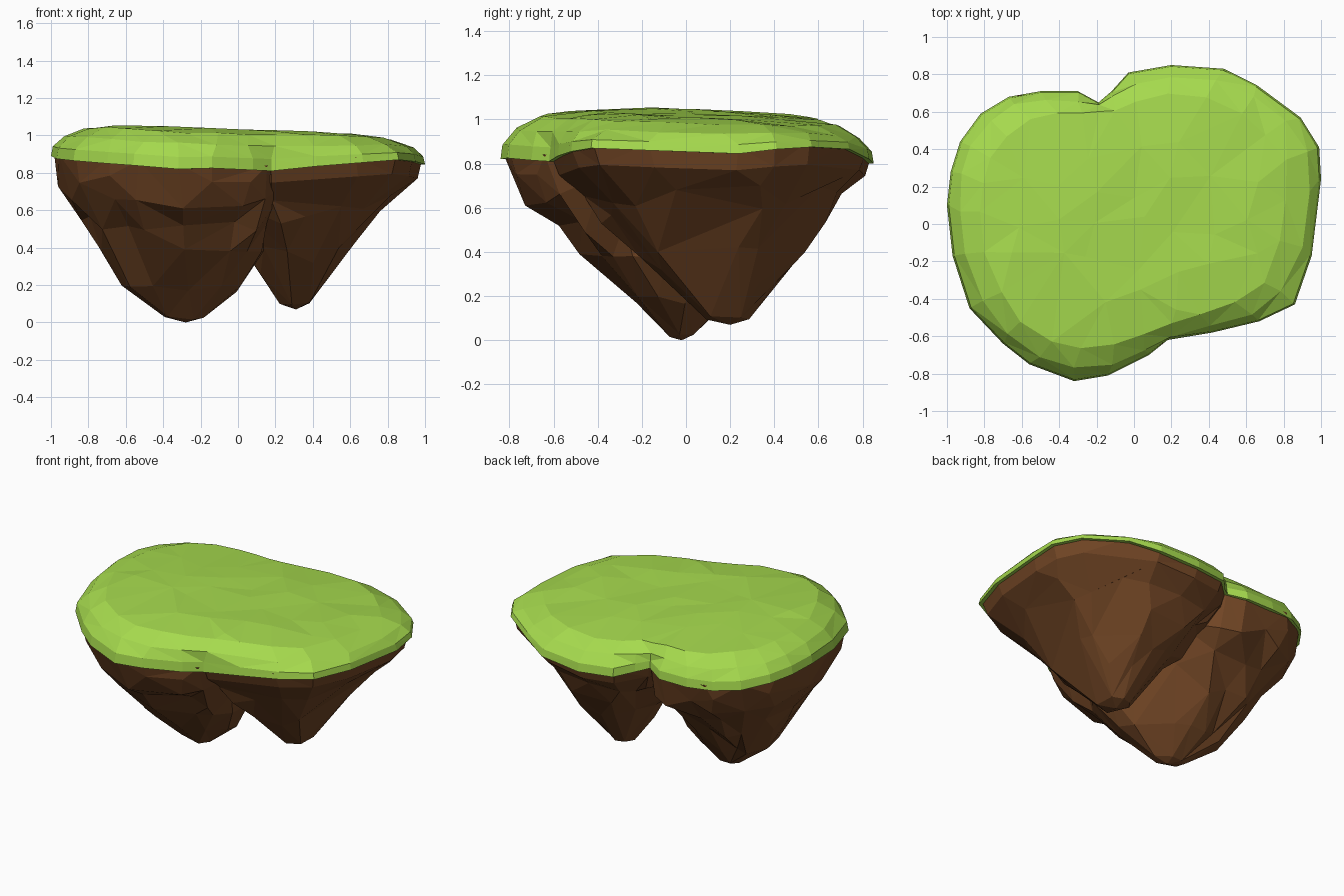
import bpy, bmesh, random
from mathutils import Vector
from mathutils.geometry import delaunay_2d_cdt

if "Cube" in bpy.data.objects:
    bpy.data.objects.remove(bpy.data.objects["Cube"])

random.seed(4)

# Island rim, counter-clockwise from the right: x, y, z of the grass lower edge
RIM = [Vector(p) for p in [
    (1.0, .24, .845), (.99, .41, .865), (.89, .57, .875), (.66, .74, .865), (.48, .83, .82),
    (.20, .85, .80), (-.03, .81, .81), (-.12, .71, .83), (-.19, .65, .85), (-.30, .71, .83),
    (-.50, .71, .83), (-.67, .68, .84), (-.82, .59, .85), (-.93, .44, .87), (-.98, .28, .88),
    (-1.0, .10, .89), (-.97, -.17, .875), (-.88, -.45, .865), (-.70, -.64, .85),
    (-.56, -.75, .84), (-.32, -.84, .82), (-.14, -.81, .825), (.08, -.70, .815),
    (.18, -.62, .81), (.42, -.58, .835), (.67, -.52, .855), (.86, -.43, .87), (.95, -.17, .86)]]


def material(name, color):
    m = bpy.data.materials.new(name)
    m.diffuse_color = (*color, 1)
    m.use_nodes = True
    m.node_tree.nodes["Principled BSDF"].inputs["Base Color"].default_value = m.diffuse_color
    return m


def jitter(a):
    return random.uniform(-a, a)


def skin(bm, rings):
    """Join successive closed rings of points with quads; return the vertex loops."""
    loops = [[bm.verts.new(p) for p in r] for r in rings]
    n = len(loops[0])
    for a, b in zip(loops, loops[1:]):
        for i in range(n):
            j = (i + 1) % n
            bm.faces.new((a[i], a[j], b[j], b[i]))
    return loops


def fan(bm, loop, tip):
    c = bm.verts.new(tip)
    for i in range(len(loop)):
        bm.faces.new((loop[i - 1], loop[i], c))


def finish(bm, name, mat):
    bmesh.ops.triangulate(bm, faces=bm.faces[:], quad_method='SHORT_EDGE')
    bmesh.ops.recalc_face_normals(bm, faces=bm.faces[:])
    me = bpy.data.meshes.new(name)
    bm.to_mesh(me)
    bm.free()
    me.materials.append(mat)
    ob = bpy.data.objects.new(name, me)
    bpy.context.collection.objects.link(ob)
    return ob


def top(x, y):
    return 1.028 - .038 * x - .02 * y - .03 * y * y


# Grass cap: short lip, rounded shoulder, gently tilted top
def smooth(pts):
    n = len(pts)
    return [(pts[i - 1] + pts[i] * 2 + pts[(i + 1) % n]) / 4 for i in range(n)]


def grass_ring(scale, rise, wobble, passes):
    pts = RIM
    for _ in range(passes):
        pts = smooth(pts)
    ring = []
    for p in pts:
        x, y = p.x * scale + jitter(wobble), p.y * scale + jitter(wobble)
        ring.append((x, y, p.z + (top(x, y) - p.z) * rise + jitter(wobble * .5)))
    return ring


bm = bmesh.new()
loops = skin(bm, [grass_ring(*a) for a in [
    (.95, 0, 0, 0), (1, 0, 0, 0), (.99, .30, 0, 0), (.95, .62, .01, 1), (.85, .90, .015, 2)]])
fan(bm, loops[0], (0, 0, .87))

# Irregular facets across the top, from scattered points
edge = loops[-1]
n = len(edge)
pts = [v.co.xy for v in edge]
inner = [Vector((x * .21 + jitter(.06), y * .2 + jitter(.06)))
         for x in range(-3, 4) for y in range(-2, 3) if x * x + 1.8 * y * y < 11]
res = delaunay_2d_cdt(pts + inner, [(i, (i + 1) % n) for i in range(n)], [], 1, 1e-5)
verts = []
for co, src in zip(res[0], res[3]):
    if src and src[0] < n:
        verts.append(edge[src[0]])
    else:
        verts.append(bm.verts.new((co.x, co.y, top(co.x, co.y) + jitter(.006))))
for f in res[2]:
    bm.faces.new([verts[i] for i in f])
finish(bm, "grass_cap", material("grass", (.38, .70, .075)))


# Rock lobe: rim section plus a hidden inner side, shrinking down to a blunt tip
def rock_lobe(name, rim, inner, tip, levels, mat):
    outline = list(rim) + [Vector((x, y, .84)) for x, y in inner]
    base = [Vector((p.x * .985, p.y * .985, p.z + .03)) for p in outline]
    rings = [base]
    for z, sx, sy in levels:
        w = .025 * min(1, sx * 1.4) if sx < .95 else .008
        rings.append([(tip[0] + (p.x - tip[0]) * sx + jitter(w),
                       tip[1] + (p.y - tip[1]) * sy + jitter(w),
                       z + (p.z - .87) * z + jitter(w)) for p in base])
    bm = bmesh.new()
    loops = skin(bm, rings)
    c = sum(base, Vector()) / len(base)
    fan(bm, loops[0], (c.x, c.y, .92))
    fan(bm, loops[-1], tip)
    ob = finish(bm, name, mat)
    # Thin the mesh to broad, uneven facets
    d = ob.modifiers.new("facets", 'DECIMATE')
    d.ratio = .6


brown = material("rock", (.165, .06, .018))
rock_lobe("rock_lobe_left", RIM[8:24], [(.30, -.40), (.30, -.10), (.22, .18), (0, .42)],
          (-.28, -.02, 0),
          [(.77, .98, .97), (.65, .92, .89), (.53, .77, .70), (.40, .68, .55),
           (.19, .50, .28), (.03, .17, .08)], brown)
rock_lobe("rock_lobe_right", RIM[23:] + RIM[:9], [(-.38, .35), (-.34, .05), (-.12, -.35)],
          (.31, .20, .07),
          [(.77, .96, .95), (.67, .81, .81), (.56, .62, .70), (.42, .45, .54),
           (.26, .29, .34), (.10, .12, .14)], brown)
